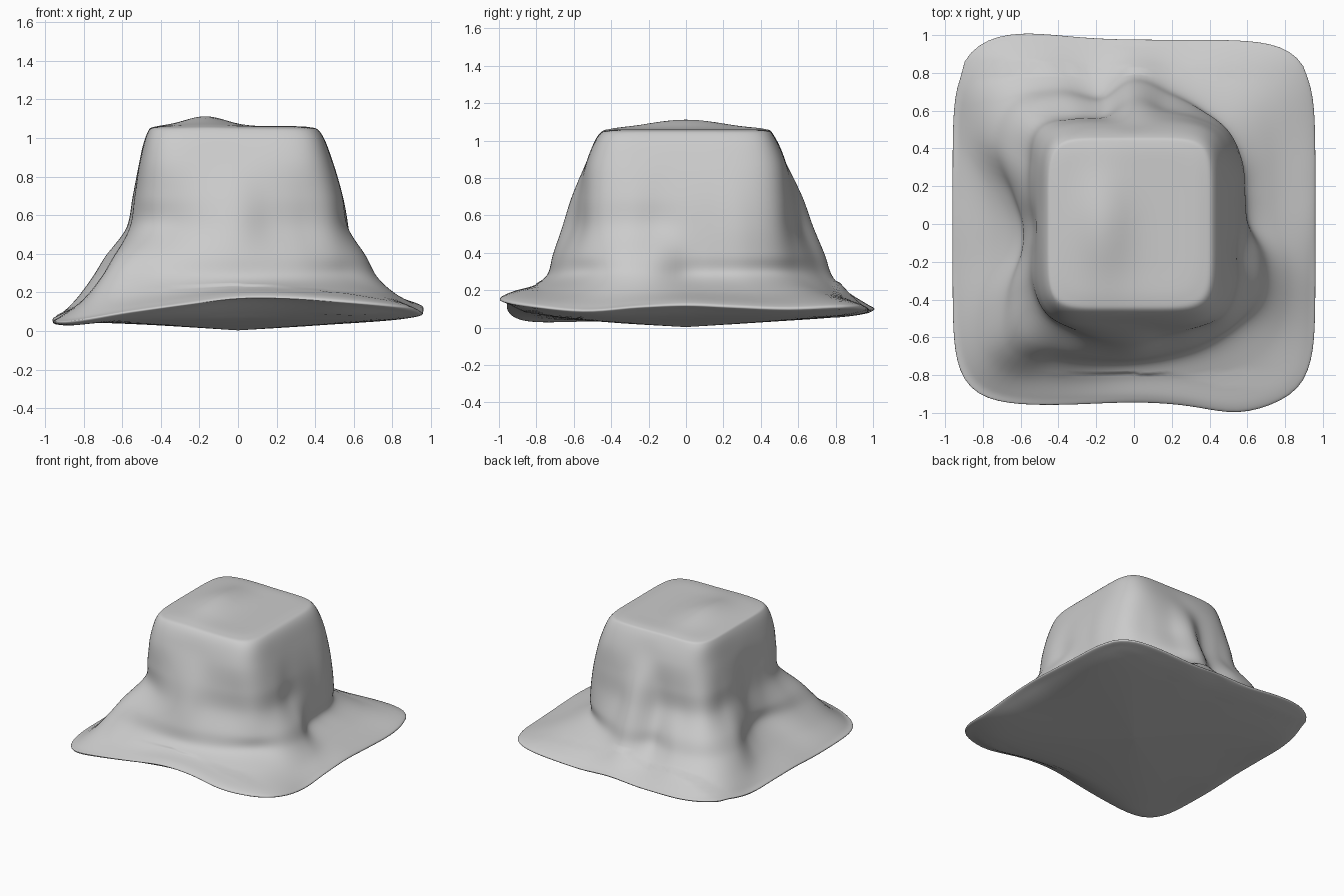
import bpy, bmesh
from math import sin, cos, pi, exp

if "Cube" in bpy.data.objects:
    bpy.data.objects.remove(bpy.data.objects["Cube"])

N, SUB = 144, 7      # samples around, steps between key rings

# Fold radii every 15 degrees, counter-clockwise from +x
MID = [.57, .59, .65, .69, .66, .64, .68, .60, .66, .74, .66, .59,
       .54, .57, .64, .68, .66, .66, .66, .63, .65, .69, .65, .58]
FOOT = [.62, .62, .67, .71, .72, .74, .78, .71, .84, .93, .87, .69,
        .61, .64, .80, .95, .84, .77, .74, .74, .76, .78, .80, .74]
# Height of the cloth hem at the same angles
HEM = [.12, .11, .10, .11, .10, .09, .10, .09, .10, .10, .06, .06,
       .06, .05, .05, .05, .10, .14, .17, .17, .15, .12, .09, .11]


def catmull(a, b, c, d, t):
    return b + .5 * t * (c - a + t * (2*a - 5*b + 4*c - d + t * (3*(b - c) + d - a)))


def around(table, a):
    u = a / (2 * pi) * len(table)
    i = int(u)
    return catmull(*[table[(i + k) % len(table)] for k in (-1, 0, 1, 2)], u - i)


def squircle(a, hx, hy, n):
    return (abs(cos(a) / hx) ** n + abs(sin(a) / hy) ** n) ** (-1 / n)


def bump(u, centre, width):
    return exp(-((u - centre) / width) ** 2)


def key_points(a):
    """Profile of the cloth at one angle, top centre -> hem -> underside centre."""
    def pt(r, z, ox=0, oy=0):
        return (r * cos(a) + ox, r * sin(a) + oy, z)
    top = squircle(a, .45, .47, 6)
    side = squircle(a, .50, .535, 5)
    edge = squircle(a, .96, .96, 6.5)
    mid, foot, hem = around(MID, a), around(FOOT, a), around(HEM, a)
    pts = [pt(0, 1.06, -.03, .02), pt(top * .5, 1.06, -.03, .02),
           pt(top * .87, 1.057, -.03, .01), pt(top, 1.025, -.02),
           pt(side, .88, -.01), pt(mid * .6 + side * .4, .70), pt(mid, .54),
           pt(foot * .62 + mid * .38, .39), pt(foot, .28),
           pt(foot * .6 + edge * .4, .14 + hem * .5), pt(edge * .96, hem + .025)]
    pts += [pt(edge, hem), pt(edge * .96, hem - .018),
            pt(edge * .8, .03 + hem * .25), pt(edge * .45, .03), pt(0, .003)]
    return pts


# Draped cloth: loft the angular profiles into a closed skin
bm = bmesh.new()
columns = []
for j in range(N):
    k = key_points(2 * pi * j / N)
    k = [k[0]] + k + [k[-1]]
    col = []
    for i in range(1, len(k) - 2):
        for s in range(SUB):
            col.append([catmull(*[k[i + m][c] for m in (-1, 0, 1, 2)], s / SUB)
                        for c in range(3)])
    col.append(list(k[-1]))
    for p in col:
        x, y, z = p
        if z > .95:                       # soft lump on the crown
            p[2] += .052 * bump(x, -.17, .15) * bump(y, 0, .28)
        if z < .3 and y < -.8:            # wavy front and back hems
            p[1] += -.04 * bump(x, .55, .22) + .015 * bump(x, 0, .3)
        if z < .3 and y > .8:
            p[1] += .04 * bump(x, -.65, .35) + .015
        p[2] = max(p[2], 0)
    columns.append([bm.verts.new(p) for p in col])
for j in range(N):
    a, b = columns[j], columns[(j + 1) % N]
    for i in range(len(a) - 1):
        bm.faces.new((a[i], a[i + 1], b[i + 1], b[i]))
bmesh.ops.remove_doubles(bm, verts=bm.verts, dist=.0003)
bmesh.ops.recalc_face_normals(bm, faces=bm.faces)
for f in bm.faces:
    f.smooth = True
mesh = bpy.data.meshes.new("draped_cloth")
bm.to_mesh(mesh)
bm.free()
cloth = bpy.data.objects.new("draped_cloth", mesh)
bpy.context.collection.objects.link(cloth)
